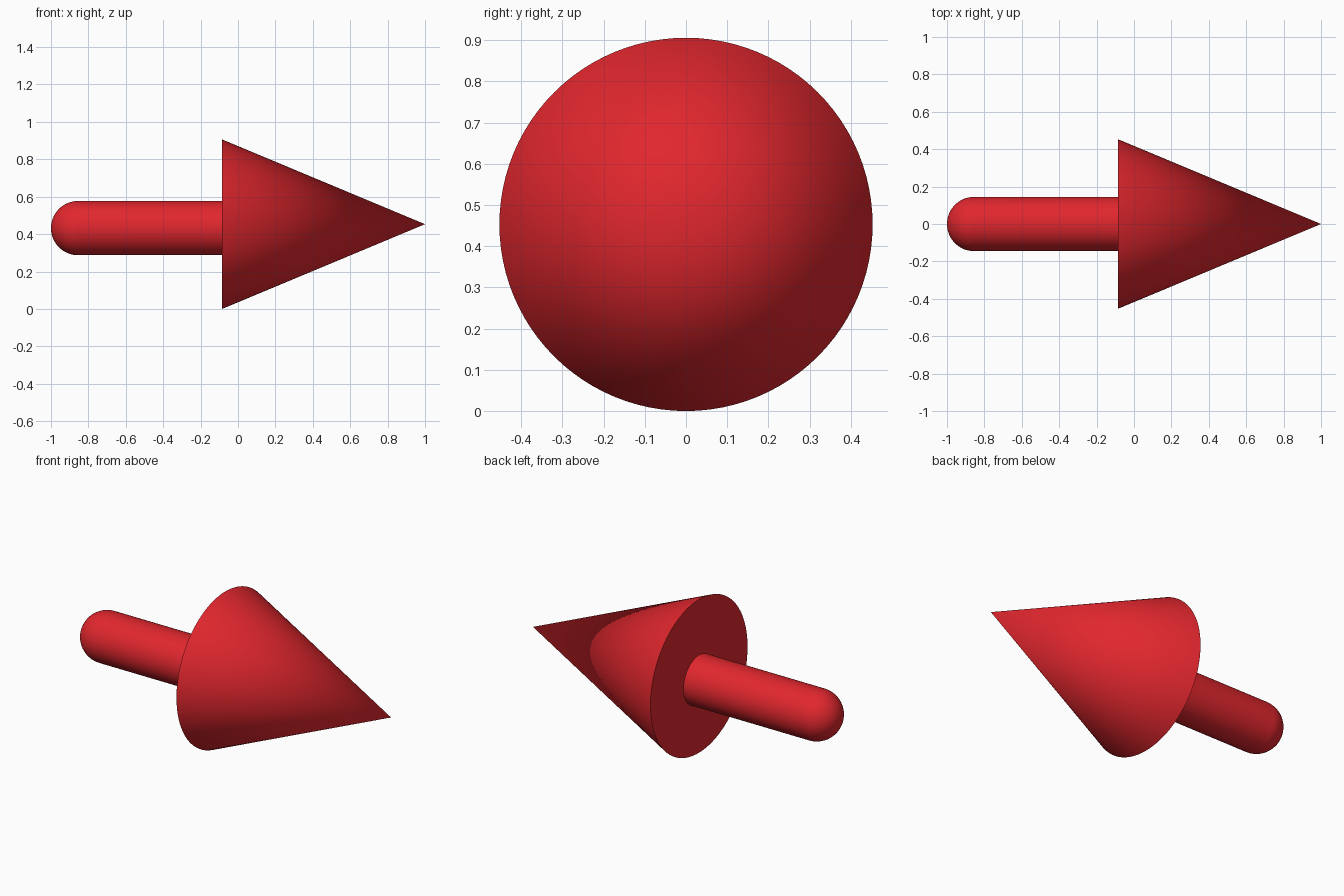
import bpy, bmesh
from math import pi, sin, cos, radians
from mathutils import Matrix

if "Cube" in bpy.data.objects:
    bpy.data.objects.remove(bpy.data.objects["Cube"])

red = bpy.data.materials.new("red")
red.diffuse_color = (0.75, 0.02, 0.027, 1)
red.use_nodes = True
red.node_tree.nodes["Principled BSDF"].inputs["Base Color"].default_value = red.diffuse_color


def lathe_x(name, profile, z, steps=96):
    """Revolve (x, radius) points around a line parallel to x at height z."""
    bm = bmesh.new()
    verts = [bm.verts.new((x, 0, r)) for x, r in profile]
    edges = [bm.edges.new(pair) for pair in zip(verts, verts[1:])]
    bmesh.ops.spin(bm, geom=verts + edges, cent=(0, 0, 0), axis=(1, 0, 0),
                   angle=2 * pi, steps=steps)
    bmesh.ops.remove_doubles(bm, verts=bm.verts, dist=1e-5)
    bmesh.ops.recalc_face_normals(bm, faces=bm.faces)
    bmesh.ops.transform(bm, matrix=Matrix.Translation((0, 0, z)), verts=bm.verts)
    mesh = bpy.data.meshes.new(name)
    bm.to_mesh(mesh)
    bm.free()
    mesh.materials.append(red)
    obj = bpy.data.objects.new(name, mesh)
    bpy.context.collection.objects.link(obj)
    bpy.ops.object.select_all(action='DESELECT')
    obj.select_set(True)
    bpy.context.view_layer.objects.active = obj
    bpy.ops.object.shade_smooth_by_angle(angle=radians(40))
    return obj


# Arrow head: closed cone pointing along +x
R = 0.453
lathe_x("arrow_head", [(-0.085, 0), (-0.085, R), (1.0, 0)], R)

# Shaft: round-ended rod, slightly below the head's axis, ending inside the head
r, n = 0.145, 16
arc = [(r * (1 - cos(i * pi / 2 / n)), r * sin(i * pi / 2 / n)) for i in range(n + 1)]
shaft = [(-1 + x, y) for x, y in arc] + [(0.0, r), (0.0, 0)]
lathe_x("arrow_shaft", shaft, 0.432)
